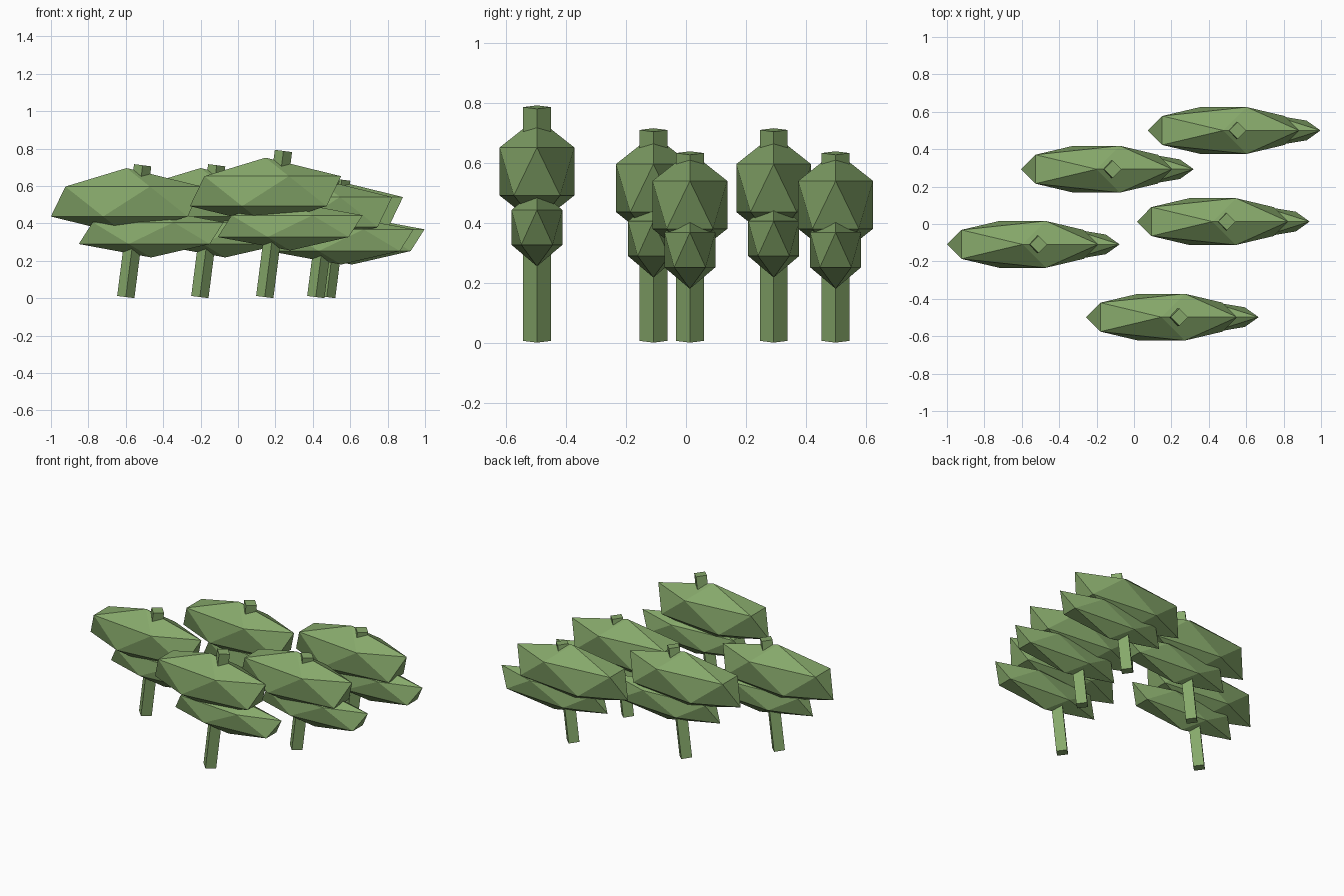
import bpy
import math
from mathutils import Vector

cube = bpy.data.objects.get("Cube")
if cube:
    bpy.data.objects.remove(cube, do_unlink=True)

# Single leaf green shared by trunks and foliage
green = bpy.data.materials.new("leaf_green")
green.use_nodes = True
color = (0.242, 0.397, 0.147, 1.0)
green.diffuse_color = color
green.node_tree.nodes["Principled BSDF"].inputs["Base Color"].default_value = color


def finish(name):
    obj = bpy.context.object
    obj.name = name
    obj.data.materials.append(green)
    bpy.ops.object.shade_flat()


def foliage(name, center, radii):
    """Stretched icosahedron leaf cluster."""
    bpy.ops.mesh.primitive_ico_sphere_add(subdivisions=1, radius=1, location=center)
    bpy.context.object.scale = radii
    finish(name)


def trunk(name, bottom, top, radius):
    """Four-sided leaning post."""
    axis = top - bottom
    lean = math.atan2(axis.x, axis.z)
    bpy.ops.mesh.primitive_cylinder_add(
        vertices=4, radius=radius, depth=axis.length,
        location=(bottom + top) / 2, rotation=(0, lean, 0))
    finish(name)


def tree(label, x, y, height):
    """Leaning trunk with a low and a high cluster; height scales the levels."""
    base = Vector((x - 0.004, y, 0.006))
    tip = Vector((x - 0.004 + 0.1 * height, y, 0.787 * height))
    trunk(f"{label}_trunk", base, tip, 0.0465)
    foliage(f"{label}_upper_foliage", (x, y, 0.572 * height), (0.452, 0.147, 0.179))
    foliage(f"{label}_lower_foliage", (x + 0.132, y, 0.385 * height), (0.433, 0.1, 0.13))


# Grove of five trees
tree("front_tree", 0.147, -0.498, 1.0)
tree("right_tree", -0.596, -0.109, 0.903)
tree("back_middle_tree", -0.2, 0.293, 0.903)
tree("left_tree", 0.42, 0.013, 0.805)
tree("back_left_tree", 0.478, 0.5, 0.805)
